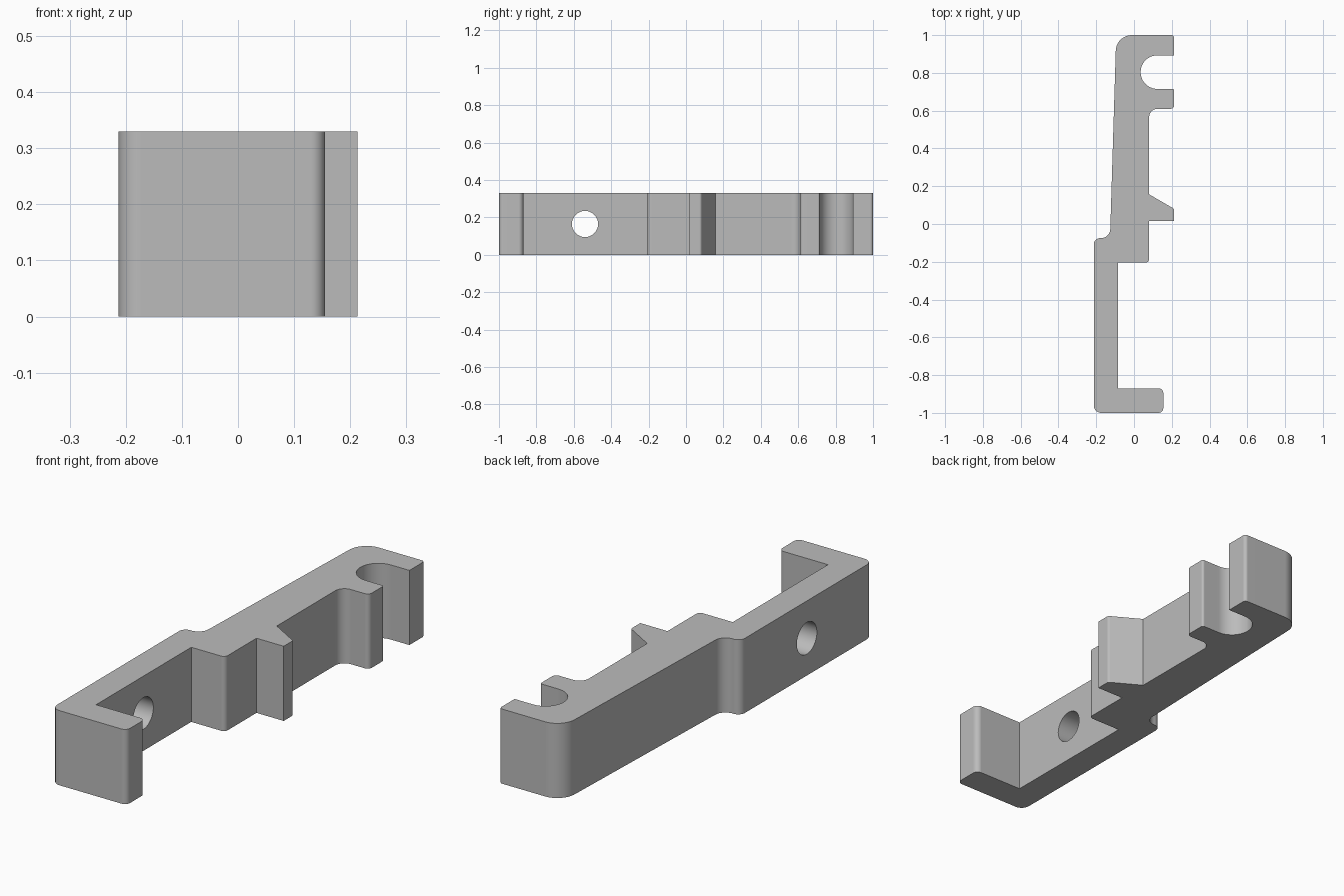
import bpy
import bmesh
import math
from mathutils import Vector

cube = bpy.data.objects.get("Cube")
if cube:
    bpy.data.objects.remove(cube, do_unlink=True)

HEIGHT = 0.33

# Outline corners, counter-clockwise: x, y, fillet radius
CORNERS = [
    (-0.213, -1, 0.04), (0.155, -1, 0.025), (0.155, -0.87, 0.025),        # front foot
    (-0.085, -0.87, 0), (-0.085, -0.205, 0),                              # thin wall
    (0.08, -0.205, 0.02), (0.08, 0.015, 0),                               # step
    (0.213, 0.015, 0), (0.213, 0.08, 0.015), (0.08, 0.157, 0),            # barb
    (0.08, 0.61, 0.045), (0.213, 0.61, 0.02), (0.213, 0.715, 0.01),       # lower jaw
    (0.035, 0.715, 0.0885), (0.035, 0.893, 0.0885),                       # round slot
    (0.213, 0.893, 0), (0.213, 1, 0.015), (-0.094, 1, 0.085),             # upper jaw
    (-0.127, -0.075, 0.05), (-0.213, -0.075, 0.033),                      # back step
]


def rounded_outline(corners, steps=10):
    """Replace every corner that has a radius with a tangent arc."""
    points = []
    for i, (x, y, r) in enumerate(corners):
        p = Vector((x, y))
        if r == 0:
            points.append(p)
            continue
        a = (Vector(corners[i - 1][:2]) - p).normalized()
        b = (Vector(corners[(i + 1) % len(corners)][:2]) - p).normalized()
        half = a.angle(b) / 2
        centre = p + (a + b).normalized() * (r / math.sin(half))
        start = p + a * (r / math.tan(half)) - centre
        end = p + b * (r / math.tan(half)) - centre
        sweep = start.angle(end)
        for k in range(steps + 1):
            t = k / steps
            arc = start * math.sin((1 - t) * sweep) + end * math.sin(t * sweep)
            points.append(centre + arc / math.sin(sweep))
    return points


# Clip body: extruded outline
bm = bmesh.new()
face = bm.faces.new([bm.verts.new((p.x, p.y, 0)) for p in rounded_outline(CORNERS)])
top = bmesh.ops.extrude_face_region(bm, geom=[face])["geom"]
bmesh.ops.translate(bm, vec=(0, 0, HEIGHT),
                    verts=[v for v in top if isinstance(v, bmesh.types.BMVert)])
bmesh.ops.recalc_face_normals(bm, faces=bm.faces)
mesh = bpy.data.meshes.new("clip_body")
bm.to_mesh(mesh)
bm.free()
body = bpy.data.objects.new("clip_body", mesh)
bpy.context.collection.objects.link(body)

# Grey material
grey = bpy.data.materials.new("plain grey")
grey.use_nodes = True
grey.diffuse_color = (0.5, 0.5, 0.5, 1)
grey.node_tree.nodes["Principled BSDF"].inputs["Base Color"].default_value = (0.5, 0.5, 0.5, 1)
mesh.materials.append(grey)

# Screw hole through the thin wall
bpy.ops.mesh.primitive_cylinder_add(vertices=48, radius=0.07, depth=0.3,
                                    location=(-0.15, -0.54, HEIGHT / 2),
                                    rotation=(0, math.pi / 2, 0))
cutter = bpy.context.object
cutter.name = "hole_cutter"
cutter.hide_render = True
cutter.data.materials.append(grey)

bpy.ops.object.select_all(action="DESELECT")
body.select_set(True)
bpy.context.view_layer.objects.active = body
cut = body.modifiers.new("screw_hole", "BOOLEAN")
cut.operation = "DIFFERENCE"
cut.solver = "EXACT"
cut.object = cutter
bpy.ops.object.modifier_apply(modifier=cut.name)
bpy.data.objects.remove(cutter, do_unlink=True)

# Smooth fillets, flat walls
bpy.ops.object.shade_smooth_by_angle(angle=math.radians(25))
weighted = body.modifiers.new("flat_walls", "WEIGHTED_NORMAL")
weighted.keep_sharp = True
